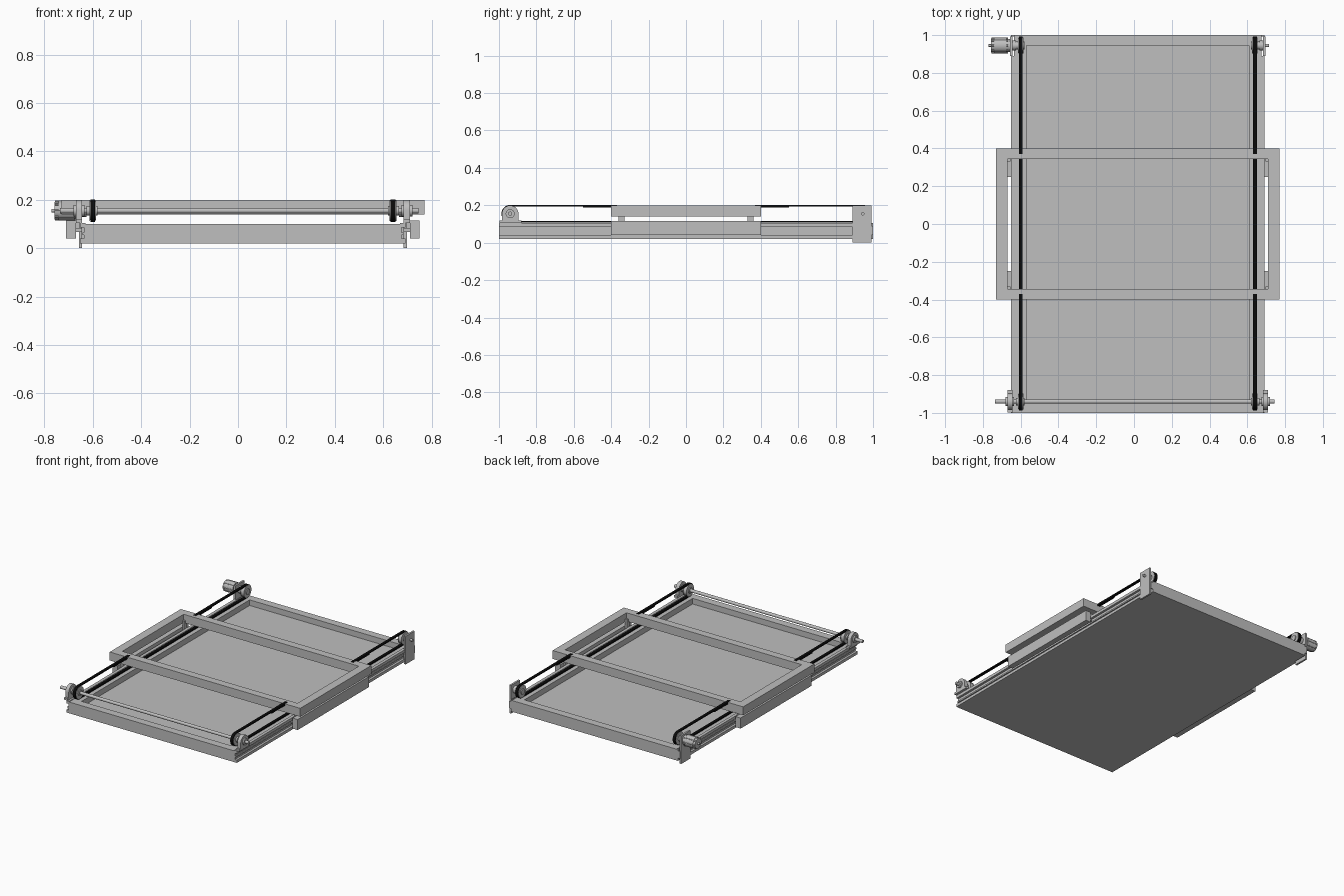
import bpy, bmesh, math
from mathutils import Matrix, Vector

if "Cube" in bpy.data.objects:
    bpy.data.objects.remove(bpy.data.objects["Cube"])

CX = 0.02            # the mechanism is symmetric about this x
AY, AZ = 0.945, 0.155  # pulley axis


def material(name, v):
    m = bpy.data.materials.new(name)
    m.diffuse_color = (v, v, v, 1)
    m.use_nodes = True
    m.node_tree.nodes["Principled BSDF"].inputs["Base Color"].default_value = m.diffuse_color
    return m


GREY = material("light_grey", 0.52)
BLACK = material("belt_black", 0.003)


def finish(bm, name, mat, smooth=False):
    bmesh.ops.recalc_face_normals(bm, faces=bm.faces)
    me = bpy.data.meshes.new(name)
    bm.to_mesh(me)
    bm.free()
    ob = bpy.data.objects.new(name, me)
    me.materials.append(mat)
    bpy.context.collection.objects.link(ob)
    if smooth:
        bpy.ops.object.select_all(action='DESELECT')
        ob.select_set(True)
        bpy.context.view_layer.objects.active = ob
        bpy.ops.object.shade_smooth_by_angle(angle=math.radians(35))
    return ob


def box(name, x, y, z, mat=GREY):
    bm = bmesh.new()
    c = [(p[0] + p[1]) / 2 for p in (x, y, z)]
    s = [abs(p[1] - p[0]) for p in (x, y, z)]
    bmesh.ops.create_cube(bm, size=1, matrix=Matrix.Translation(c) @ Matrix.Diagonal((*s, 1)))
    return finish(bm, name, mat)


def cyl(name, x, y, r, mat=GREY, n=32, z=AZ):
    """Cylinder along x from x[0] to x[1]."""
    bm = bmesh.new()
    bmesh.ops.create_cone(bm, cap_ends=True, segments=n, radius1=r, radius2=r, depth=abs(x[1] - x[0]),
                          matrix=Matrix.Translation((sum(x) / 2, y, z)) @ Matrix.Rotation(math.pi / 2, 4, 'Y'))
    return finish(bm, name, mat, True)


def extrude_x(name, pts, x, mat=GREY, smooth=False):
    """Closed (y, z) outline extruded along x."""
    bm = bmesh.new()
    f = bm.faces.new([bm.verts.new((x[0], p[0], p[1])) for p in pts])
    r = bmesh.ops.extrude_face_region(bm, geom=[f])
    bmesh.ops.translate(bm, vec=Vector((x[1] - x[0], 0, 0)),
                        verts=[v for v in r['geom'] if isinstance(v, bmesh.types.BMVert)])
    return finish(bm, name, mat, smooth)


def arc(cy, cz, r, a0, a1, n=20):
    return [(cy + r * math.cos(math.radians(a0 + (a1 - a0) * i / n)),
             cz + r * math.sin(math.radians(a0 + (a1 - a0) * i / n))) for i in range(n + 1)]


# base tray: floor and four rims
box("tray_floor", (CX - 0.65, CX + 0.65), (-1, 1), (0.02, 0.06))
for s, tag in ((-1, "front"), (1, "back")):
    box(f"tray_rim_{tag}", (CX - 0.65, CX + 0.65), (s * 0.945, s), (0.06, 0.10))

# moving carriage: cross bars of the top frame
for s, tag in ((-1, "front"), (1, "back")):
    box(f"carriage_crossbar_{tag}", (CX - 0.75, CX + 0.75), (s * 0.345, s * 0.40), (0.14, 0.20))

# front drive shaft
cyl("front_shaft", (-0.735, 0.745), -0.94, 0.011)

for s, side in ((-1, "left"), (1, "right")):
    def X(a, b):
        return (CX + s * a, CX + s * b)

    box(f"tray_rim_{side}", X(0.59, 0.65), (-0.945, 0.945), (0.06, 0.10))

    # linear rail with two lips
    box(f"rail_web_{side}", X(0.65, 0.656), (-1, 1), (0.02, 0.105))
    for z0, z1 in ((0.02, 0.04), (0.055, 0.065), (0.085, 0.105)):
        box(f"rail_lip_{side}", X(0.656, 0.672 if z0 != 0.055 else 0.663), (-1, 0.89), (z0, z1))

    # carriage side bars, hanging blocks and brackets
    box(f"carriage_side_{side}", X(0.69, 0.75), (-0.345, 0.345), (0.14, 0.20))
    box(f"carriage_block_{side}", X(0.69, 0.73), (-0.40, 0.40), (0.04, 0.115))
    for e in (-1, 1):
        box(f"carriage_slider_{side}", X(0.664, 0.69), (e * 0.25, e * 0.38), (0.066, 0.084))
        box(f"carriage_post_{side}", X(0.675, 0.69), (e * 0.33, e * 0.36), (0.08, 0.16))

    # rear end plate with its small foot
    box(f"end_plate_{side}", X(0.664, 0.677), (0.89, 0.992), (0.0, 0.20))
    box(f"end_plate_foot_{side}", X(0.656, 0.672), (0.992, 1.0), (0.04, 0.09))

    # front pillow block bearing
    outline = [(-0.998, 0.105), (-0.88, 0.105), (-0.88, 0.12), (-0.896, 0.12)]
    outline += arc(-0.94, AZ, 0.044, 0, 180)
    outline += [(-0.984, 0.12), (-0.998, 0.12)]
    extrude_x(f"pillow_block_{side}", outline, X(0.664, 0.69), smooth=True)
    cyl(f"bearing_ring_{side}", X(0.655, 0.70), -0.94, 0.024)

    # rear stub shaft and bearing
    cyl(f"rear_stub_shaft_{side}", X(0.60, 0.695), AY, 0.009, n=20)
    cyl(f"rear_bearing_{side}", X(0.645, 0.664), AY, 0.026)

    # pulleys: toothed core, flange and hub
    for e, tag in ((-0.94, "front"), (AY, "back")):
        cyl(f"pulley_{tag}_{side}", X(0.609, 0.631), e, 0.0395, n=40)
        cyl(f"pulley_hub_{tag}_{side}", X(0.60, 0.645), e, 0.02)
        for a in (0.606, 0.631):
            cyl(f"pulley_flange_{tag}_{side}", X(a, a + 0.003), e, 0.043, n=40)

    # drive belt: open loop whose ends are clamped on the carriage cross bars
    ro, ri = 0.047, 0.0395
    belt = [(-0.37, AZ + ro)] + arc(-0.94, AZ, ro, 90, 270) + arc(AY, AZ, ro, -90, 90)
    belt += [(0.37, AZ + ro), (0.37, AZ + ri)]
    belt += arc(AY, AZ, ri, 90, -90) + arc(-0.94, AZ, ri, 270, 90) + [(-0.37, AZ + ri)]
    extrude_x(f"belt_{side}", belt, X(0.61, 0.63), BLACK, True)
    for e in (-1, 1):
        box(f"belt_fold_{side}", X(0.61, 0.63), (e * 0.37, e * 0.55), (0.187, 0.195), BLACK)

# gear motor on the left rear plate
cyl("motor_mount", (-0.675, -0.657), AY, 0.034)
cyl("motor_body", (-0.742, -0.675), AY, 0.040)
cyl("motor_cap", (-0.758, -0.742), AY, 0.036)
cyl("motor_tail_shaft", (-0.77, -0.758), AY, 0.007, n=16)
for i in range(8):
    a = math.pi / 4 * i
    cyl("motor_tie_bolt", (-0.755, -0.668), AY + 0.037 * math.cos(a), 0.0045, n=10, z=AZ + 0.037 * math.sin(a))
